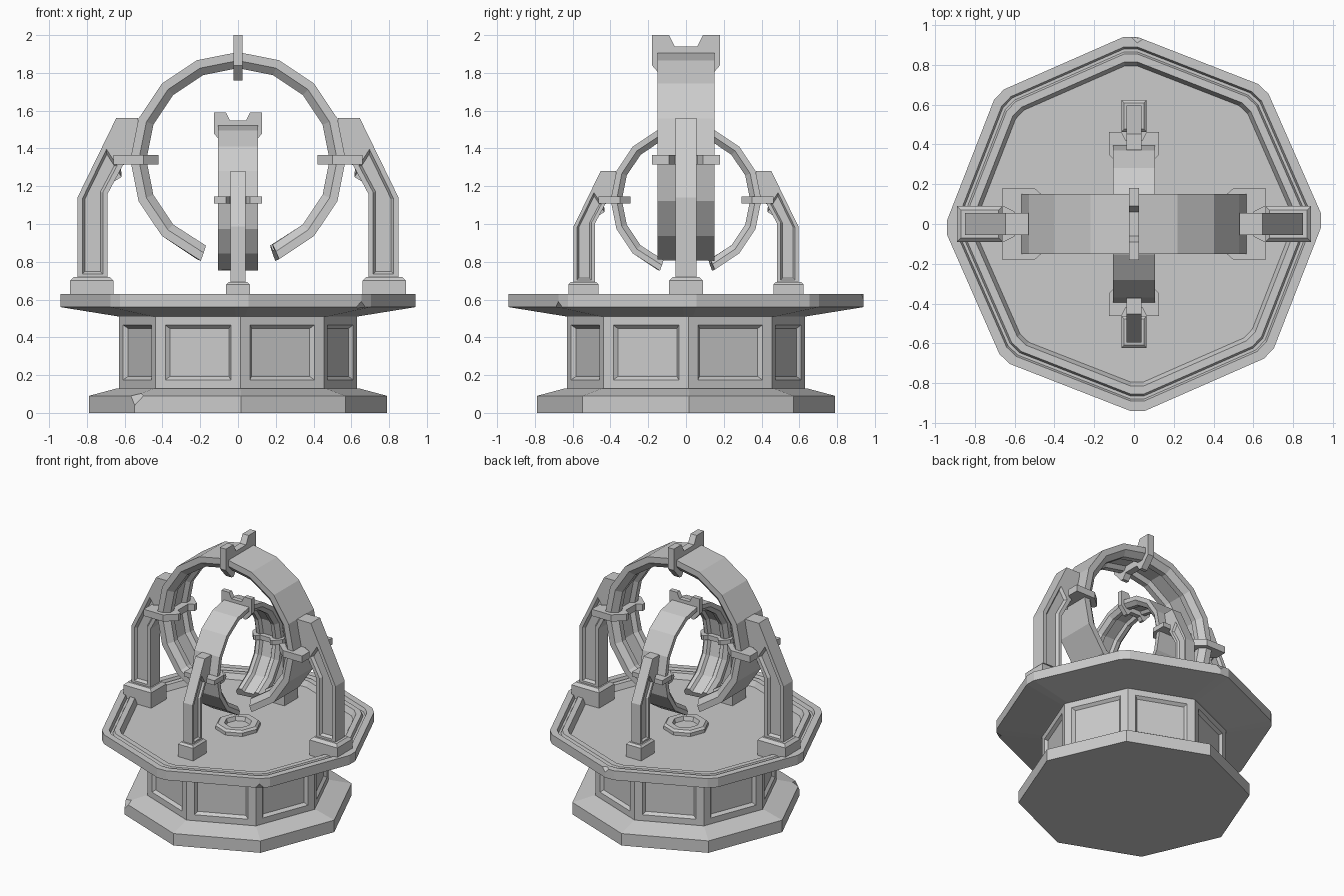
import bpy, bmesh
from math import sin, cos, pi, radians
from mathutils import Matrix, Vector

cube = bpy.data.objects.get("Cube")
if cube:
    bpy.data.objects.remove(cube, do_unlink=True)

stone = bpy.data.materials.new("grey stone")
stone.use_nodes = True
GREY = (0.6, 0.6, 0.6, 1)
stone.diffuse_color = GREY
stone.node_tree.nodes["Principled BSDF"].inputs["Base Color"].default_value = GREY


def skin(name, rings, matrix=Matrix(), edit=None):
    """Join matching point loops into a capped solid, then optionally edit it."""
    bm = bmesh.new()
    loops = [[bm.verts.new(p) for p in ring] for ring in rings]
    n = len(loops[0])
    for a, b in zip(loops, loops[1:]):
        for i in range(n):
            j = (i + 1) % n
            bm.faces.new((a[i], a[j], b[j], b[i]))
    bm.faces.new(loops[0])
    bm.faces.new(loops[-1])
    bmesh.ops.recalc_face_normals(bm, faces=bm.faces)
    if edit:
        edit(bm)
    bm.transform(matrix)
    bmesh.ops.recalc_face_normals(bm, faces=bm.faces)
    mesh = bpy.data.meshes.new(name)
    bm.to_mesh(mesh)
    bm.free()
    mesh.materials.append(stone)
    obj = bpy.data.objects.new(name, mesh)
    bpy.context.collection.objects.link(obj)
    return obj


def octagon(profile, cut=0):
    """Octagonal loops for (radius, height) pairs, with optional clipped corners."""
    turns = (-cut, cut) if cut else (0,)
    angles = [radians(45 * k + 1.2 + t) for k in range(8) for t in turns]
    return [[(r * cos(a), r * sin(a), z) for a in angles] for r, z in profile]


def recess(bm, faces, border, bevel, depth):
    """Sink a framed panel into each of the faces."""
    bm.normal_update()
    bmesh.ops.inset_individual(bm, faces=faces, thickness=border, use_even_offset=True)
    bmesh.ops.inset_individual(bm, faces=faces, thickness=bevel, depth=-depth,
                               use_even_offset=True)


def chip(*spots):
    """Knock off the corners nearest to the given spots."""
    def edit(bm):
        for spot, size in spots:
            v = min(bm.verts, key=lambda v: (v.co - Vector(spot)).length)
            bmesh.ops.bevel(bm, geom=[v], offset=size, segments=1,
                            profile=0.5, affect='VERTICES')
    return edit


# Pedestal
skin("plinth", octagon([(0.79, 0), (0.79, 0.09), (0.64, 0.13)]),
     edit=chip(((-0.55, -0.57, 0.09), 0.05)))
skin("column", octagon([(0.63, 0.12), (0.63, 0.52)]),
     edit=lambda bm: recess(bm, [f for f in bm.faces if abs(f.normal.z) < 0.5],
                            0.055, 0.018, 0.02))
skin("platform", octagon([(0.63, 0.51), (0.94, 0.56), (0.94, 0.63), (0.89, 0.63),
                          (0.88, 0.605), (0.865, 0.605), (0.855, 0.625),
                          (0.815, 0.625), (0.795, 0.585)], 2.2),
     edit=chip(((0.67, -0.65, 0.56), 0.03), ((0.03, 0.94, 0.63), 0.03)))
skin("centre_socket", octagon([(0.155, 0.57), (0.155, 0.61), (0.14, 0.625),
                               (0.095, 0.625), (0.085, 0.595)]))

# Dimensions shared by the two nested arches
CENTRE = 1.34
RING_SECTION = [(0.57, -0.15), (0.57, 0.15), (0.525, 0.15), (0.485, 0.115),
                (0.485, 0.075), (0.515, 0.055), (0.515, -0.055), (0.485, -0.075),
                (0.485, -0.115), (0.525, -0.15)]
POST = [(0.85, 0.71), (0.85, 1.14), (0.645, 1.56), (0.53, 1.56), (0.55, 1.34),
        (0.61, 1.31), (0.69, 1.16), (0.69, 0.71)]
HALF_CLAMP = [(0.06, 0.60), (0.09, 0.66), (0.18, 0.66), (0.18, 0.50),
              (0.11, 0.42), (0.085, 0.42), (0.06, 0.46)]


def panel_post(bm):
    # Split off the head of the post, then sink a panel in both flanks below it
    low, high = Vector((0.61, 0, 1.31)), Vector((0.70, 0, 1.45))
    normal = (high - low).cross(Vector((0, 1, 0)))
    bmesh.ops.bisect_plane(bm, geom=bm.verts[:] + bm.edges[:] + bm.faces[:],
                           plane_co=low, plane_no=normal)
    bm.normal_update()
    flanks = [f for f in bm.faces if abs(f.normal.y) > 0.9
              and min(v.co.z for v in f.verts) < 0.8]
    recess(bm, flanks, 0.026, 0.013, 0.02)


def arch(label, matrix):
    # Broken ring, open at the bottom with slightly skewed ends
    rings = []
    for k in range(-7, 8):
        loop = []
        for r, y in RING_SECTION:
            a = k * pi / 8
            if abs(k) == 7:
                a += 0.13 * y + (0.02 if k > 0 else -0.02)
            loop.append((r * sin(a), y, CENTRE + r * cos(a)))
        rings.append(loop)
    skin(label + "_ring", rings, matrix)

    # Clamps on the top and both sides of the ring
    outline = HALF_CLAMP + [(-y, r) for y, r in reversed(HALF_CLAMP)]
    lift = Matrix.Translation((0, 0, CENTRE))
    for place, turn in (("left", 90), ("top", 0), ("right", -90)):
        skin(f"{label}_{place}_clamp",
             [[(x, y, r) for y, r in outline] for x in (-0.025, 0.025)],
             matrix @ lift @ Matrix.Rotation(radians(turn), 4, 'Y'))

    # Posts and their feet
    for place, turn in (("first", 0), ("second", pi)):
        side = matrix @ Matrix.Rotation(turn, 4, 'Z')
        skin(f"{label}_{place}_post",
             [[(x, y, z) for x, z in POST] for y in (-0.055, 0.055)],
             side, panel_post)
        foot = []
        for inset, z in ((0, 0.56), (0, 0.70), (0.02, 0.72)):
            x0, x1, y = 0.66 + inset, 0.89 - inset, 0.09 - inset
            foot.append([(x0, -y, z), (x1, -y, z), (x1, y, z), (x0, y, z)])
        skin(f"{label}_{place}_foot", foot, side)


# The inner arch is the outer one shrunk about the platform and turned a quarter
arch("outer", Matrix())
deck = Matrix.Translation((0, 0, 0.63))
arch("inner", deck @ Matrix.Scale(0.7, 4) @ Matrix.Rotation(pi / 2, 4, 'Z')
     @ deck.inverted())
